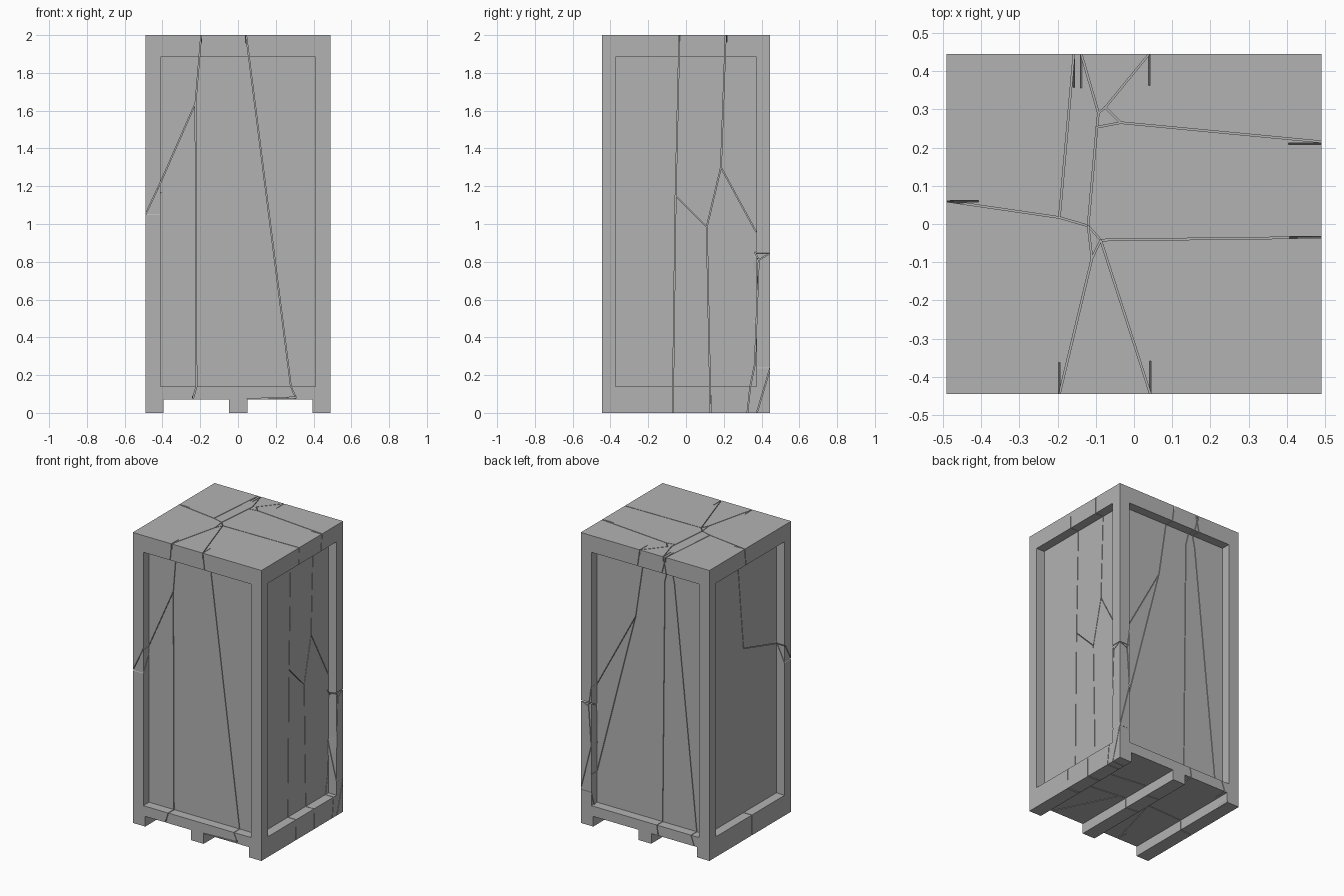
import bpy, bmesh
from mathutils import Matrix, Vector

old = bpy.data.objects.get("Cube")
if old:
    bpy.data.objects.remove(old, do_unlink=True)

HX, HY, H = 0.49, 0.445, 2.0      # half width, half depth, height
RECESS = 0.063                    # panel depth behind the frame
BASE = 0.07                       # skid height
GAP = 0.004                       # crack width

grey = bpy.data.materials.new("plain grey")
grey.use_nodes = True
grey.diffuse_color = (0.45, 0.45, 0.45, 1)
grey.node_tree.nodes["Principled BSDF"].inputs["Base Color"].default_value = (0.45, 0.45, 0.45, 1)


def block(bm, x, y, z):
    """Add a box given its low and high limits on each axis."""
    lo, hi = Vector((x[0], y[0], z[0])), Vector((x[1], y[1], z[1]))
    m = Matrix.Translation((lo + hi) / 2) @ Matrix.Diagonal((*(hi - lo), 1))
    bmesh.ops.create_cube(bm, size=1, matrix=m)


def finish(bm, name):
    bmesh.ops.recalc_face_normals(bm, faces=bm.faces)
    mesh = bpy.data.meshes.new(name)
    bm.to_mesh(mesh)
    bm.free()
    mesh.materials.append(grey)
    ob = bpy.data.objects.new(name, mesh)
    bpy.context.collection.objects.link(ob)
    return ob


def volume(mesh):
    bm = bmesh.new()
    bm.from_mesh(mesh)
    v = bm.calc_volume()
    bm.free()
    return v


def carve(ob, cutter):
    """Subtract the cutter, keeping the earlier mesh if the cut fails."""
    cutter.hide_render = True
    before = ob.data.copy()
    mod = ob.modifiers.new("cut", 'BOOLEAN')
    mod.operation, mod.solver, mod.object = 'DIFFERENCE', 'EXACT', cutter
    mod.use_self = True
    bpy.context.view_layer.objects.active = ob
    bpy.ops.object.modifier_apply(modifier=mod.name)
    ratio = volume(ob.data) / volume(before)
    if not 0.75 < ratio < 1:
        ob.data = before
    bpy.data.objects.remove(cutter, do_unlink=True)


# Solid body
bm = bmesh.new()
block(bm, (-HX, HX), (-HY, HY), (0, H))
crate = finish(bm, "crate")

# Recessed side panels and channels between the skids
bm = bmesh.new()
for s in (-1, 1):
    ys = sorted((s * (HY - RECESS), s * (HY + 0.1)))
    block(bm, (-0.41, 0.41), ys, (0.14, 1.885))
    xs = sorted((s * (HX - RECESS), s * (HX + 0.1)))
    block(bm, xs, (-0.373, 0.373), (0.14, 1.885))
for xs in ((-0.395, -0.047), (0.05, 0.395)):
    block(bm, xs, (-1, 1), (-0.1, BASE))
carve(crate, finish(bm, "recess_cutter"))


def crack(name, origin, u, v, n, out, deep, paths):
    """Cut thin slots along paths drawn on the plane through origin."""
    origin, u, v, n = map(Vector, (origin, u, v, n))
    bm = bmesh.new()
    i = 0
    for path in paths:
        for a, b in zip(path, path[1:]):
            p = origin + u * a[0] + v * a[1]
            q = origin + u * b[0] + v * b[1]
            d = q - p
            low = deep + 0.0007 * i
            high = out + 0.0007 * i
            mid = (p + q) / 2 + n * (high - low) / 2
            along = d.normalized()
            cols = (along * (d.length + GAP / 2), n.cross(along) * GAP, n * (high + low))
            m = Matrix.Translation(mid) @ Matrix(cols).transposed().to_4x4()
            bmesh.ops.create_cube(bm, size=1, matrix=m)
            i += 1
    carve(crate, finish(bm, name + "_cutter"))


X, Y, Z = (1, 0, 0), (0, 1, 0), (0, 0, 1)
SIDE = RECESS + 0.02

# Roof cracks
hub, right_hub = (-0.12, -0.005), (-0.087, -0.042)
crack("roof_crack", (0, 0, H), X, Y, Z, 0.02, 0.03, [
    [(-HX, 0.06), (-0.195, 0.017), hub, right_hub, (HX, -0.035)],
    [(-0.195, 0.017), (-0.157, HY)],
    [(-0.138, HY), (-0.093, 0.29), (-0.097, 0.253), hub],
    [(0.04, HY), (-0.075, 0.305), (-0.093, 0.29)],
    [(-0.075, 0.305), (-0.035, 0.265), (HX, 0.215)],
    [(-0.035, 0.265), (-0.097, 0.253)],
    [hub, (-0.11, -0.09), (-0.195, -HY)],
    [(-0.11, -0.09), right_hub, (0.043, -HY)]])

# Front cracks
crack("front_crack", (0, -HY, 0), X, Z, (0, -1, 0), 0.02, SIDE, [
    [(-0.195, H), (-0.225, 1.64), (-0.41, 1.22), (-HX, 1.05)],
    [(-0.225, 1.64), (-0.22, 0.14), (-0.24, BASE)],
    [(0.043, H), (0.28, 0.14), (0.305, 0.082), (0.05, 0.073)]])

# Cracks on the +x side
crack("left_crack", (HX, 0, 0), Y, Z, X, 0.02, SIDE, [
    [(-0.035, H), (-0.055, 1.15), (-0.07, 0)],
    [(-0.055, 1.15), (0.11, 0.985), (0.185, 1.3), (0.21, H)],
    [(0.185, 1.3), (0.37, 0.96)],
    [(0.11, 0.985), (0.13, 0)],
    [(0.365, 0.85), (0.385, 0.81), (HY, 0.845)],
    [(0.385, 0.81), (0.365, 0.26), (0.34, 0.14), (0.325, 0)],
    [(HY, 0.235), (0.375, 0)]])

# Back cracks
crack("back_crack", (0, HY, 0), X, Z, Y, 0.02, SIDE, [
    [(0.04, H), (0.115, 1.5), (0.41, 0.955), (0.43, 0.82), (HX, 0.845)],
    [(0.115, 1.5), (0.41, 0.355)],
    [(0.43, 0.82), (0.41, 0.55), (HX, 0.235)],
    [(-0.157, H), (-0.107, 1.8), (-0.09, 0.14), (-0.1, BASE)],
    [(-0.138, H), (-0.18, 1.8), (-0.35, 0.14), (-0.4, 0)]])

# Cracks on the -x side
crack("right_crack", (-HX, 0, 0), Y, Z, (-1, 0, 0), 0.02, SIDE, [
    [(0.06, H), (-0.016, 1.27), (-0.38, 1.167), (-HY, 1.05)],
    [(-0.016, 1.27), (-0.016, 0)]])

# Underside cracks
crack("base_crack", (0, 0, BASE), X, Y, (0, 0, -1), 0.09, 0.02, [
    [(-0.24, -HY), (-0.12, 0), (-0.1, HY)],
    [(-HX, -0.016), (-0.12, 0), (HX, -0.07)],
    [(0.305, -HY), (0.1, -0.03)],
    [(-0.1, 0.2), (HX, 0.13)]])
